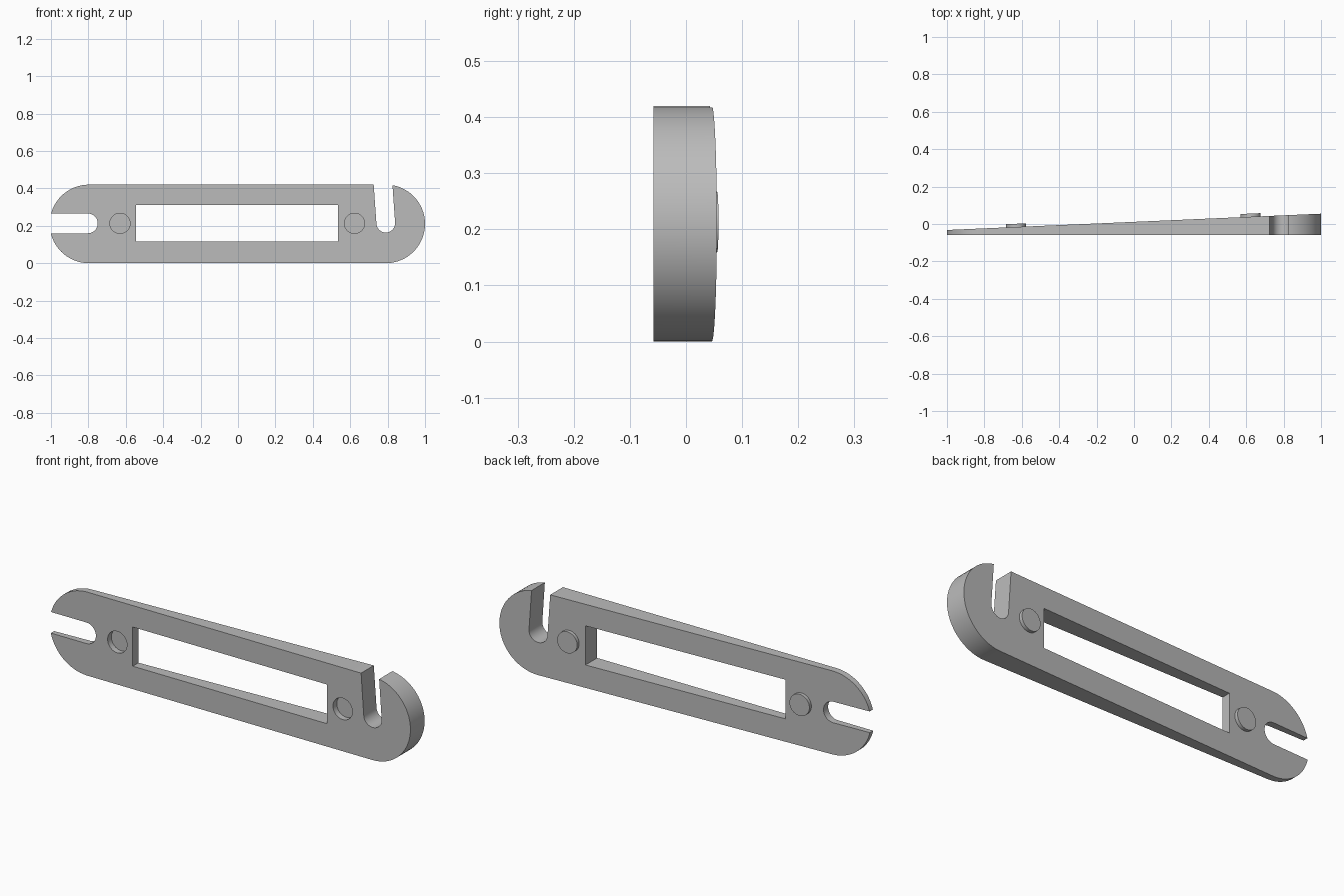
import bpy, bmesh
from math import pi, cos, sin, atan
from mathutils import Vector

old = bpy.data.objects.get("Cube")
if old:
    bpy.data.objects.remove(old, do_unlink=True)

MID = 0.21            # middle height and end radius
FRONT = -0.058        # flat front face
SLOPE = 0.0435        # back face rises towards the thick end
BACK = 0.0115

gray = bpy.data.materials.new("plain gray")
gray.diffuse_color = (0.5, 0.5, 0.5, 1)
gray.use_nodes = True
gray.node_tree.nodes["Principled BSDF"].inputs["Base Color"].default_value = (0.5, 0.5, 0.5, 1)


def back_y(x):
    return BACK + SLOPE * x


def arc(cx, cz, r, start, end, n=32):
    steps = [start + (end - start) * i / n for i in range(n + 1)]
    return [(cx + r * cos(a), cz + r * sin(a)) for a in steps]


def prism(name, outline, y_front, y_back):
    """Extrude an (x, z) outline from y_front to y_back(x)."""
    bm = bmesh.new()
    face = bm.faces.new([bm.verts.new((x, y_front, z)) for x, z in outline])
    new = bmesh.ops.extrude_face_region(bm, geom=[face])["geom"]
    for v in new:
        if isinstance(v, bmesh.types.BMVert):
            v.co.y = y_back(v.co.x)
    bmesh.ops.recalc_face_normals(bm, faces=bm.faces)
    mesh = bpy.data.meshes.new(name)
    bm.to_mesh(mesh)
    bm.free()
    mesh.materials.append(gray)
    obj = bpy.data.objects.new(name, mesh)
    bpy.context.collection.objects.link(obj)
    return obj


def activate(obj):
    bpy.ops.object.select_all(action='DESELECT')
    obj.select_set(True)
    bpy.context.view_layer.objects.active = obj


def cut(target, outline, y0=-0.2, y1=0.2):
    cutter = prism("cutter", outline, y0, lambda x: y1)
    cutter.hide_render = True
    activate(target)
    mod = target.modifiers.new("cut", 'BOOLEAN')
    mod.operation = 'DIFFERENCE'
    mod.solver = 'EXACT'
    mod.object = cutter
    bpy.ops.object.modifier_apply(modifier=mod.name)
    bpy.data.objects.remove(cutter, do_unlink=True)


def smooth(obj):
    activate(obj)
    bpy.ops.object.shade_smooth_by_angle(angle=pi / 6)


# Wedge plate with rounded ends
plate = prism("wedge_plate",
              arc(0.79, MID, MID, -pi / 2, pi / 2) + arc(-0.797, MID, MID, pi / 2, 3 * pi / 2),
              FRONT, back_y)

# Long rectangular window
cut(plate, [(-0.545, 0.115), (0.535, 0.115), (0.535, 0.312), (-0.545, 0.312)])

# Open slot at the thin end
cut(plate, arc(-0.803, 0.213, 0.053, -pi / 2, pi / 2, 20) + [(-1.2, 0.266), (-1.2, 0.16)])

# Slightly tilted hook slot at the thick end
tilt = 0.07
lean = Vector((-sin(tilt), cos(tilt))) * 0.4
bowl = arc(0.79, 0.214, 0.05, pi + tilt, 2 * pi + tilt, 20)
cut(plate, bowl + [tuple(Vector(bowl[-1]) + lean), tuple(Vector(bowl[0]) + lean)])

# Round pockets in front, matching pegs square to the sloped back
for name, x in (("right_peg", -0.631), ("left_peg", 0.623)):
    cut(plate, arc(x, 0.213, 0.054, 0, 2 * pi, 40)[:-1], -0.2, FRONT + 0.03)
    peg = prism(name, arc(0, 0, 0.054, 0, 2 * pi, 40)[:-1], -0.006, lambda x: 0.017)
    peg.location = (x, back_y(x), 0.213)
    peg.rotation_euler.z = atan(SLOPE)
    smooth(peg)

smooth(plate)
